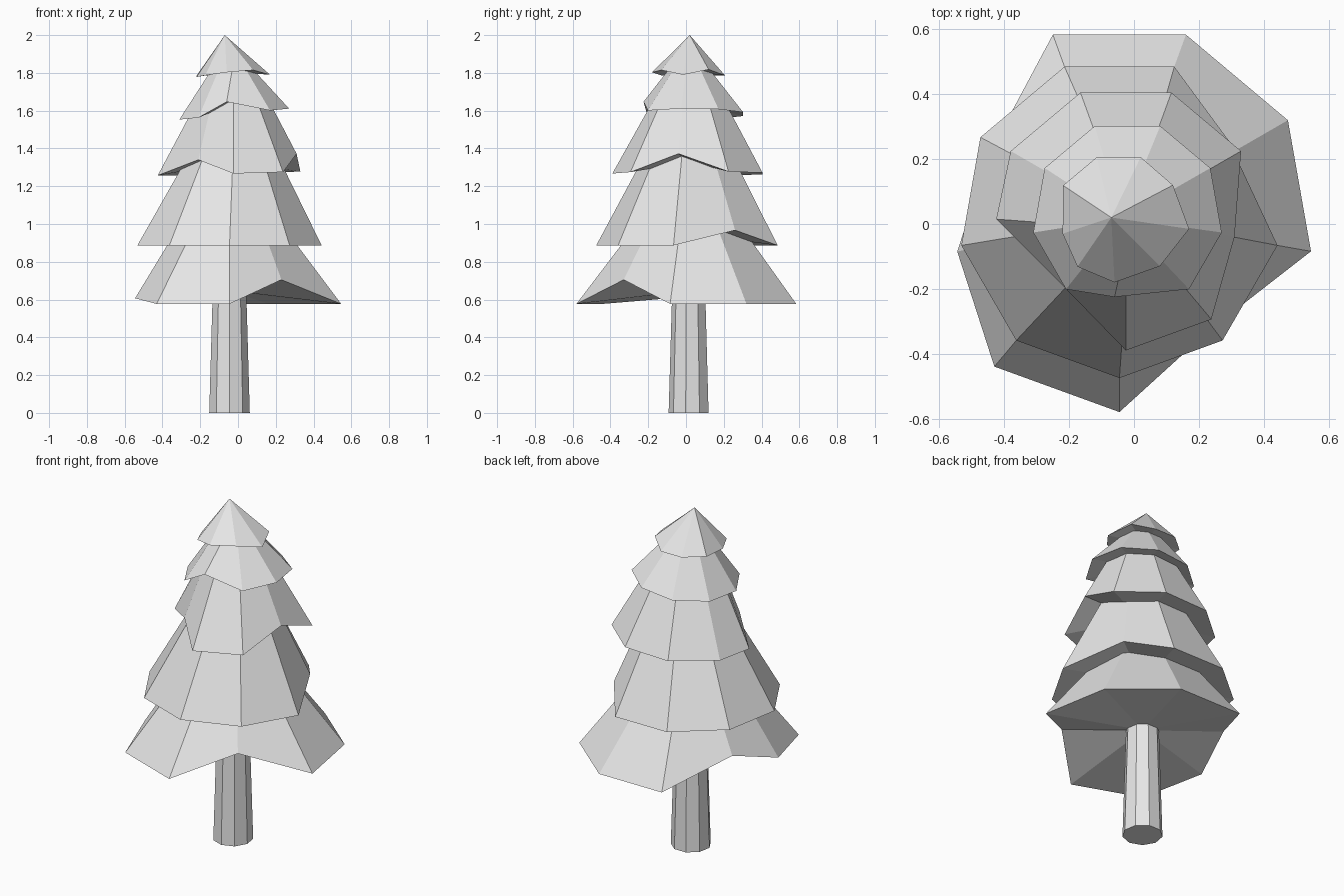
import bpy
import bmesh
from math import cos, sin, radians

SIDES = 9

cube = bpy.data.objects.get("Cube")
if cube:
    bpy.data.objects.remove(cube)

# One plain grey for the whole tree
grey = bpy.data.materials.new("light_grey")
grey.use_nodes = True
colour = (0.8, 0.8, 0.8, 1)
grey.diffuse_color = colour
grey.node_tree.nodes["Principled BSDF"].inputs["Base Color"].default_value = colour


def ring(centre, radius, z, tilt=0):
    """Points of a nine-sided ring, starting at the front, counter-clockwise."""
    points = []
    for i in range(SIDES):
        a = radians(360 * i / SIDES - 90)
        dx = radius * cos(a)
        points.append((centre[0] + dx, centre[1] + radius * sin(a), z + tilt * dx))
    return points


def build(name, lower, upper, under):
    """Join a lower ring to an upper ring or a tip, and close the underside with a fan."""
    bm = bmesh.new()
    low = [bm.verts.new(p) for p in lower]
    high = [bm.verts.new(p) for p in upper]
    base = bm.verts.new(under)
    for i in range(SIDES):
        j = (i + 1) % SIDES
        if len(high) == 1:
            bm.faces.new((low[i], low[j], high[0]))
        else:
            bm.faces.new((low[i], low[j], high[j], high[i]))
        bm.faces.new((low[j], low[i], base))
    if len(high) > 1:
        bm.faces.new(high)
    bmesh.ops.recalc_face_normals(bm, faces=bm.faces)
    mesh = bpy.data.meshes.new(name)
    bm.to_mesh(mesh)
    bm.free()
    mesh.materials.append(grey)
    obj = bpy.data.objects.new(name, mesh)
    bpy.context.collection.objects.link(obj)


def tier(name, centre, radius, z, upper, bent, tilt=0, lift=0.06):
    """A skirt of branches; bent corners replace the regular ones."""
    lower = ring(centre, radius, z, tilt)
    for index, point in bent.items():
        lower[index] = point
    build(name, lower, upper, (*centre, z + lift))


# Trunk
foot = (-0.045, 0.017)
build("trunk", ring(foot, 0.109, 0), ring(foot, 0.09, 0.65), (*foot, 0))

# Branch tiers, from the bottom up
tier("bottom_branches", (-0.045, 0.02), 0.6, 0.577,
     ring((-0.045, 0.02), 0.21, 1.09),
     {1: (0.23, -0.33, 0.705), 6: (-0.45, 0.21, 0.705), 7: (-0.545, -0.085, 0.607)},
     lift=0.07)
tier("lower_branches", (-0.045, 0.02), 0.495, 0.887,
     ring((-0.02, 0.02), 0.15, 1.53),
     {3: (0.29, 0.26, 0.967)})
tier("middle_branches", (-0.025, 0.02), 0.41, 1.267,
     ring((-0.025, 0.02), 0.14, 1.75),
     {2: (0.31, -0.04, 1.372), 7: (-0.425, 0.015, 1.257), 8: (-0.21, -0.2, 1.34)},
     tilt=0.03)
tier("upper_branches", (-0.02, 0.025), 0.295, 1.582,
     ring((-0.03, 0.02), 0.11, 1.82),
     {0: (-0.06, -0.225, 1.647)}, tilt=0.1)
tier("tree_top", (-0.047, 0.02), 0.198, 1.787, [(-0.07, 0.02, 2)],
     {0: (-0.06, -0.18, 1.803), 1: (0.08, -0.13, 1.815), 2: (0.17, -0.015, 1.79),
      3: (0.12, 0.12, 1.818), 7: (-0.22, -0.03, 1.778)},
     lift=0.02)
